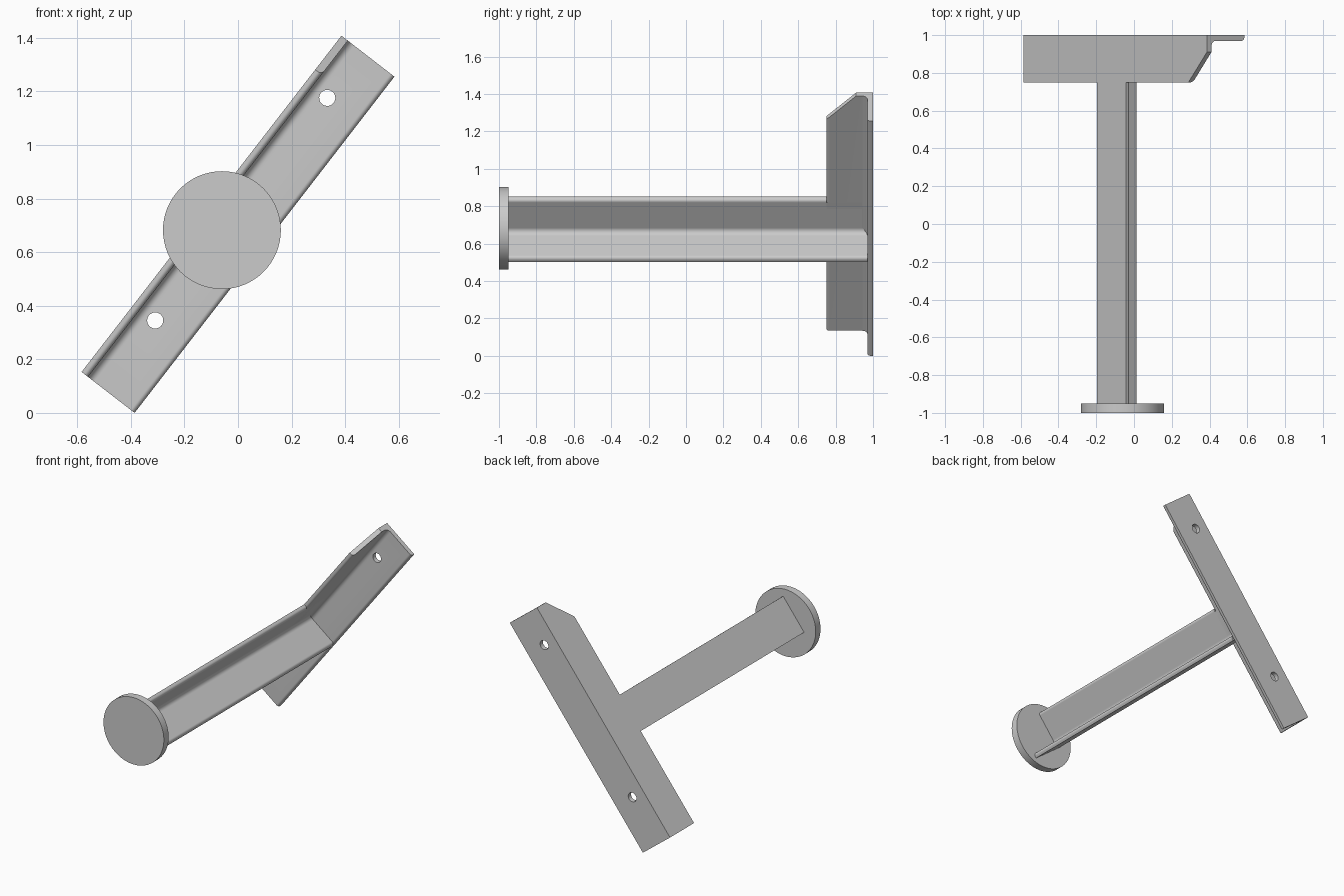
import bpy, bmesh, math
from mathutils import Vector

if "Cube" in bpy.data.objects:
    bpy.data.objects.remove(bpy.data.objects["Cube"])

# Tilted frame: U runs along the wall angle, V across it, Y is depth
TILT = math.atan2(1.255, 0.97)
U = Vector((math.cos(TILT), 0, math.sin(TILT)))
V = Vector((-math.sin(TILT), 0, math.cos(TILT)))
Y = Vector((0, 1, 0))
BASE = Vector((-0.386, 0, 0))
LEG, THICK, ROOT, TOE, LENGTH = 0.25, 0.03, 0.03, 0.018, 1.586


def point(s, v, y):
    return BASE + U * s + V * v + Y * y


def arc(cx, cy, r, a0, a1, n=8):
    return [(cx + r * math.cos(math.radians(a0 + (a1 - a0) * i / n)),
             cy + r * math.sin(math.radians(a0 + (a1 - a0) * i / n))) for i in range(n + 1)]


def angle_profile():
    # rolled L section: square heel, filleted root, rounded toes
    c = THICK + ROOT
    return ([(0, 0), (LEG, 0)] + arc(LEG - TOE, THICK - TOE, TOE, 0, 90)
            + arc(c, c, ROOT, 270, 180)
            + arc(THICK - TOE, LEG - TOE, TOE, 0, 90) + [(0, LEG)])


def extrude(name, profile, origin, a, b, sweep, trim=None):
    bm = bmesh.new()
    face = bm.faces.new([bm.verts.new(origin + a * p + b * q) for p, q in profile])
    ext = bmesh.ops.extrude_face_region(bm, geom=[face])
    bmesh.ops.translate(bm, vec=sweep,
                        verts=[g for g in ext["geom"] if isinstance(g, bmesh.types.BMVert)])
    if trim:
        bmesh.ops.bisect_plane(bm, geom=bm.verts[:] + bm.edges[:] + bm.faces[:],
                               plane_co=trim[0], plane_no=trim[1], clear_outer=True)
        bmesh.ops.holes_fill(bm, edges=[e for e in bm.edges if e.is_boundary])
    bmesh.ops.recalc_face_normals(bm, faces=bm.faces[:])
    mesh = bpy.data.meshes.new(name)
    bm.to_mesh(mesh)
    bm.free()
    obj = bpy.data.objects.new(name, mesh)
    bpy.context.collection.objects.link(obj)
    return obj


def select(obj):
    bpy.ops.object.select_all(action='DESELECT')
    obj.select_set(True)
    bpy.context.view_layer.objects.active = obj


def cut(obj, cutter):
    cutter.hide_render = True
    mod = obj.modifiers.new("cut", 'BOOLEAN')
    mod.operation, mod.solver, mod.object = 'DIFFERENCE', 'EXACT', cutter
    select(obj)
    bpy.ops.object.modifier_apply(modifier=mod.name)
    bpy.data.objects.remove(cutter)


def circle(r, n):
    return arc(0, 0, r, 0, 360, n)[:-1]


# Wall angle with one clipped flange corner
wall = extrude("wall_angle", angle_profile(), point(0, LEG, 1), -V, -Y, U * LENGTH,
               trim=(point(LENGTH, 0, 0.91), (U - Y).normalized()))

# Bolt holes
for s in (0.32, 1.37):
    cut(wall, extrude("hole_cutter", circle(0.03, 32), point(s, 0.15, 0.9), U, V, Y * 0.2))

# Projecting arm, coped to fit inside the wall flange
arm = extrude("arm_angle", angle_profile(), point(0.635, LEG, -0.95), U, -V, Y * 1.92)
cut(arm, extrude("cope_cutter", [(0, 0), (0.6, 0), (0.6, 0.1), (0, 0.1)],
                 point(0.5, LEG - THICK, 0.75), U, V, Y * 0.4))

# Round end plate
disc = extrude("end_disc", circle(0.22, 64), Vector((-0.06, -1, 0.682)),
               Vector((1, 0, 0)), Vector((0, 0, 1)), Y * 0.05)

for obj in (wall, arm, disc):
    select(obj)
    bpy.ops.object.shade_smooth_by_angle(angle=math.radians(30))
